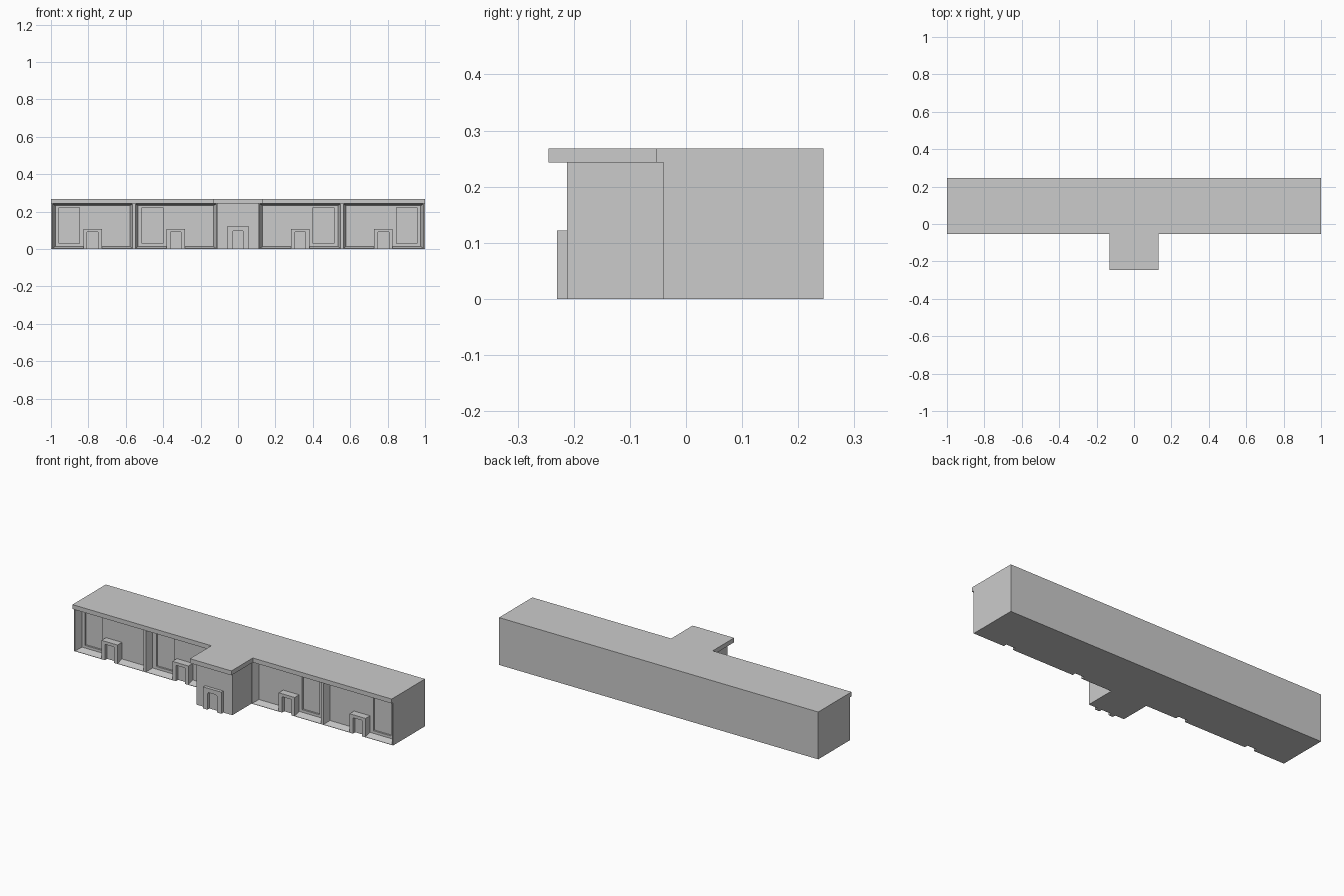
import bpy, bmesh

if "Cube" in bpy.data.objects:
    bpy.data.objects.remove(bpy.data.objects["Cube"])

def prism(name, pts, axis, lo, hi):
    """Extrude a 2D outline along an axis: z takes (x,y), y takes (x,z), x takes (y,z)."""
    def place(p, t):
        return {'z': (p[0], p[1], t), 'y': (p[0], t, p[1]), 'x': (t, p[0], p[1])}[axis]
    bm = bmesh.new()
    a = [bm.verts.new(place(p, lo)) for p in pts]
    b = [bm.verts.new(place(p, hi)) for p in pts]
    bm.faces.new(a)
    bm.faces.new(b)
    n = len(pts)
    for i in range(n):
        j = (i + 1) % n
        bm.faces.new((a[i], a[j], b[j], b[i]))
    bmesh.ops.recalc_face_normals(bm, faces=bm.faces)
    me = bpy.data.meshes.new(name)
    bm.to_mesh(me)
    bm.free()
    ob = bpy.data.objects.new(name, me)
    bpy.context.collection.objects.link(ob)
    return ob

def box(name, x0, x1, y0, y1, z0, z1):
    return prism(name, [(x0, y0), (x1, y0), (x1, y1), (x0, y1)], 'z', z0, z1)

def door_frame(name, cx, w, h, ow, oh, front, back, chamfer=0.0):
    """Solid surround with an open doorway notch."""
    o, c = ow, chamfer
    arch = [(o, 0), (o, oh)] if not c else [(o, 0), (o, oh - c), (o - c, oh)]
    pts = [(-w, 0), (-w, h), (w, h), (w, 0)] + arch
    pts += [(-x, z) for x, z in reversed(arch)]
    return prism(name, [(cx + x, z) for x, z in pts], 'y', front, back)

FRONT, WALL, BACK = -0.04, 0.0, 0.245
EAVE, TOP = 0.243, 0.268

# Main wing and flat T-shaped roof
main = box("main_wing", -1, 1, WALL, BACK, 0, EAVE)
half = [(1, BACK), (1, -0.053), (0.13, -0.053), (0.13, -0.245)]
prism("roof_slab", half + [(-x, y) for x, y in reversed(half)], 'z', EAVE, TOP)

# Entrance block with its doorway
box("entrance_block", -0.113, 0.113, -0.212, WALL, 0, EAVE)
door_frame("entrance_surround", 0, 0.057, 0.122, 0.03, 0.098, -0.23, -0.212, 0.007)

cutters = []
for s, side in ((-1, "left"), (1, "right")):
    # Tapered pilasters: (back edges, front edges)
    for i, (b0, b1, f0, f1) in enumerate([(0.977, 1.0, 0.993, 1.0),
                                         (0.535, 0.577, 0.549, 0.563),
                                         (0.11, 0.132, 0.11, 0.115)]):
        prism(f"pilaster_{side}_{i}", [(s*b0, WALL), (s*b1, WALL), (s*f1, FRONT), (s*f0, FRONT)],
              'z', 0, EAVE)
    # Sloping soffit under the roof
    prism(f"soffit_{side}", [(WALL, EAVE), (WALL, 0.232), (FRONT, 0.241), (FRONT, EAVE)],
          'x', s*0.11, s*1.0)
    # Sloping sill, broken at the doors
    for i, (x0, x1) in enumerate([(0.11, 0.285), (0.38, 0.73), (0.825, 1.0)]):
        prism(f"sill_{side}_{i}", [(WALL, 0), (WALL, 0.013), (FRONT, 0.002), (FRONT, 0)],
              'x', s*x0, s*x1)
    # Side doors
    for i, cx in enumerate((0.333, 0.777)):
        door_frame(f"door_surround_{side}_{i}", s*cx, 0.05, 0.107, 0.029, 0.09, FRONT, -0.02)
        box(f"door_{side}_{i}", s*cx - 0.05, s*cx + 0.05, -0.02, WALL, 0, 0.107)
    # Window recesses
    for i, cx in enumerate((0.457, 0.903)):
        cutters.append(box(f"window_cutter_{side}_{i}", s*cx - 0.055, s*cx + 0.055,
                           -0.02, 0.01, 0.028, 0.222))

for c in cutters:
    c.hide_render = True
    c.hide_viewport = True
    m = main.modifiers.new("window_recess", 'BOOLEAN')
    m.operation = 'DIFFERENCE'
    m.solver = 'EXACT'
    m.object = c
